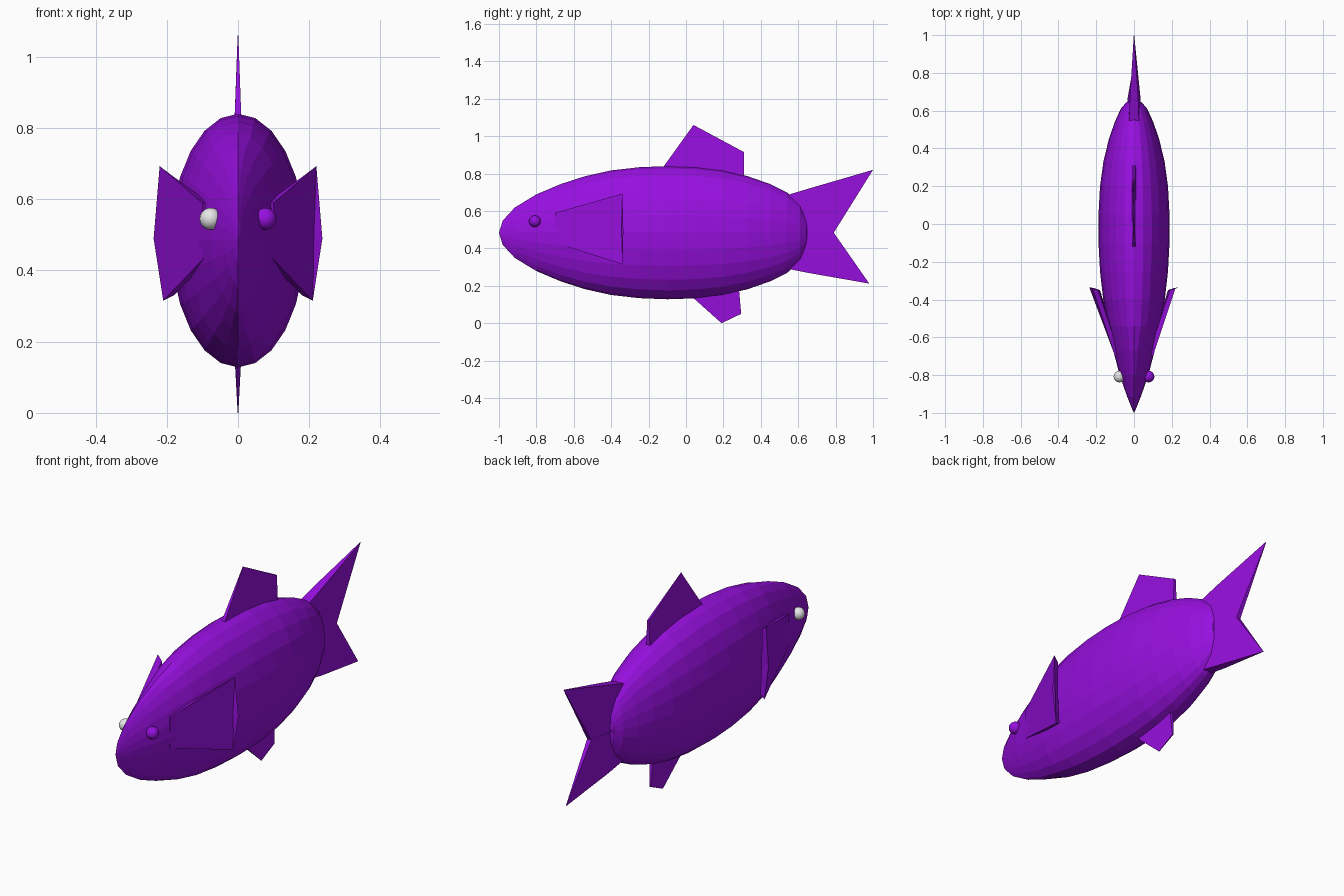
import bpy, bmesh, math

if "Cube" in bpy.data.objects:
    bpy.data.objects.remove(bpy.data.objects["Cube"])


def material(name, rgb):
    m = bpy.data.materials.new(name)
    m.diffuse_color = (*rgb, 1)
    m.use_nodes = True
    m.node_tree.nodes["Principled BSDF"].inputs["Base Color"].default_value = m.diffuse_color
    return m


PURPLE = material("purple", (0.31, 0.005, 0.74))
WHITE = material("white", (0.8, 0.8, 0.8))


def make(name, verts, faces, mat):
    me = bpy.data.meshes.new(name)
    me.from_pydata(verts, [], faces)
    bm = bmesh.new()
    bm.from_mesh(me)
    bmesh.ops.recalc_face_normals(bm, faces=bm.faces)
    bm.to_mesh(me)
    bm.free()
    me.materials.append(mat)
    ob = bpy.data.objects.new(name, me)
    bpy.context.collection.objects.link(ob)
    return ob


def slab(name, side_a, side_b, mat):
    """Closed solid between two matching outlines."""
    n = len(side_a)
    faces = [tuple(range(n)), tuple(range(2 * n - 1, n - 1, -1))]
    faces += [(i, (i + 1) % n, n + (i + 1) % n, n + i) for i in range(n)]
    return make(name, side_a + side_b, faces, mat)


# Body: rings lofted along y (y, half width, half height)
MID = 0.484
SECTIONS = [(-0.98, 0.010, 0.065), (-0.915, 0.036, 0.135), (-0.8, 0.076, 0.205),
            (-0.67, 0.11, 0.26), (-0.54, 0.138, 0.302), (-0.4, 0.163, 0.333),
            (-0.25, 0.18, 0.35), (-0.1, 0.188, 0.356), (0.05, 0.188, 0.351),
            (0.2, 0.18, 0.333), (0.33, 0.162, 0.302), (0.45, 0.133, 0.26),
            (0.54, 0.102, 0.215), (0.61, 0.07, 0.155), (0.645, 0.04, 0.085)]
N = 24
verts, faces = [], []
for y, a, b in SECTIONS:
    # front sections are pointed above and below, forming a wedge snout
    p = 1 + max(0, min(1, (-0.55 - y) / 0.35)) * 0.8
    for i in range(N):
        t = 2 * math.pi * i / N
        c = math.cos(t)
        verts.append((math.copysign(abs(c) ** p, c) * a, y, MID + b * math.sin(t)))
for r in range(len(SECTIONS) - 1):
    for i in range(N):
        j = (i + 1) % N
        faces.append((r * N + i, r * N + j, (r + 1) * N + j, (r + 1) * N + i))
last = (len(SECTIONS) - 1) * N
verts += [(0, -1, MID), (0, 0.655, MID)]
for i in range(N):
    j = (i + 1) % N
    faces += [(i, j, len(verts) - 2), (last + i, last + j, len(verts) - 1)]
make("body", verts, faces, PURPLE)


# Centre fins: outline points (y, z, half thickness)
def centre_fin(name, outline):
    slab(name, [(h, y, z) for y, z, h in outline],
         [(-h, y, z) for y, z, h in outline], PURPLE)


centre_fin("back_fin", [(-0.14, 0.81, 0.01), (0.04, 1.06, 0.001),
                        (0.31, 0.915, 0.005), (0.31, 0.74, 0.013)])
centre_fin("belly_fin", [(0.0, 0.17, 0.01), (0.19, 0.0, 0.001),
                         (0.295, 0.05, 0.003), (0.28, 0.22, 0.013)])

# Tail: upper and lower lobes meeting at the notch
centre_fin("tail_upper", [(0.5, MID, 0.03), (0.5, 0.673, 0.028), (0.66, 0.721, 0.022),
                          (1.0, 0.82, 0.001), (0.79, MID, 0.012), (0.66, MID, 0.035)])
centre_fin("tail_lower", [(0.5, MID, 0.03), (0.5, 0.30, 0.028), (0.66, 0.268, 0.022),
                          (0.98, 0.212, 0.001), (0.79, MID, 0.012), (0.66, MID, 0.035)])

# Side fins: fans opening backwards from the cheeks, and the eyes
for s, side, eye_mat in ((1, "right", PURPLE), (-1, "left", WHITE)):
    outer = [(0.10, -0.70, 0.43), (0.10, -0.70, 0.59), (0.22, -0.34, 0.693),
             (0.237, -0.335, 0.49), (0.21, -0.34, 0.315)]
    inner = [(0.08, -0.68, 0.43), (0.08, -0.68, 0.59), (0.19, -0.35, 0.67),
             (0.18, -0.36, 0.49), (0.18, -0.35, 0.33)]
    slab(side + "_side_fin", [(s * x, y, z) for x, y, z in outer],
         [(s * x, y, z) for x, y, z in inner], PURPLE)

    bpy.ops.mesh.primitive_uv_sphere_add(segments=16, ring_count=10, radius=0.031,
                                         location=(s * 0.077, -0.808, 0.545))
    eye = bpy.context.object
    eye.name = side + "_eye"
    eye.data.materials.append(eye_mat)
    bpy.ops.object.shade_smooth()
